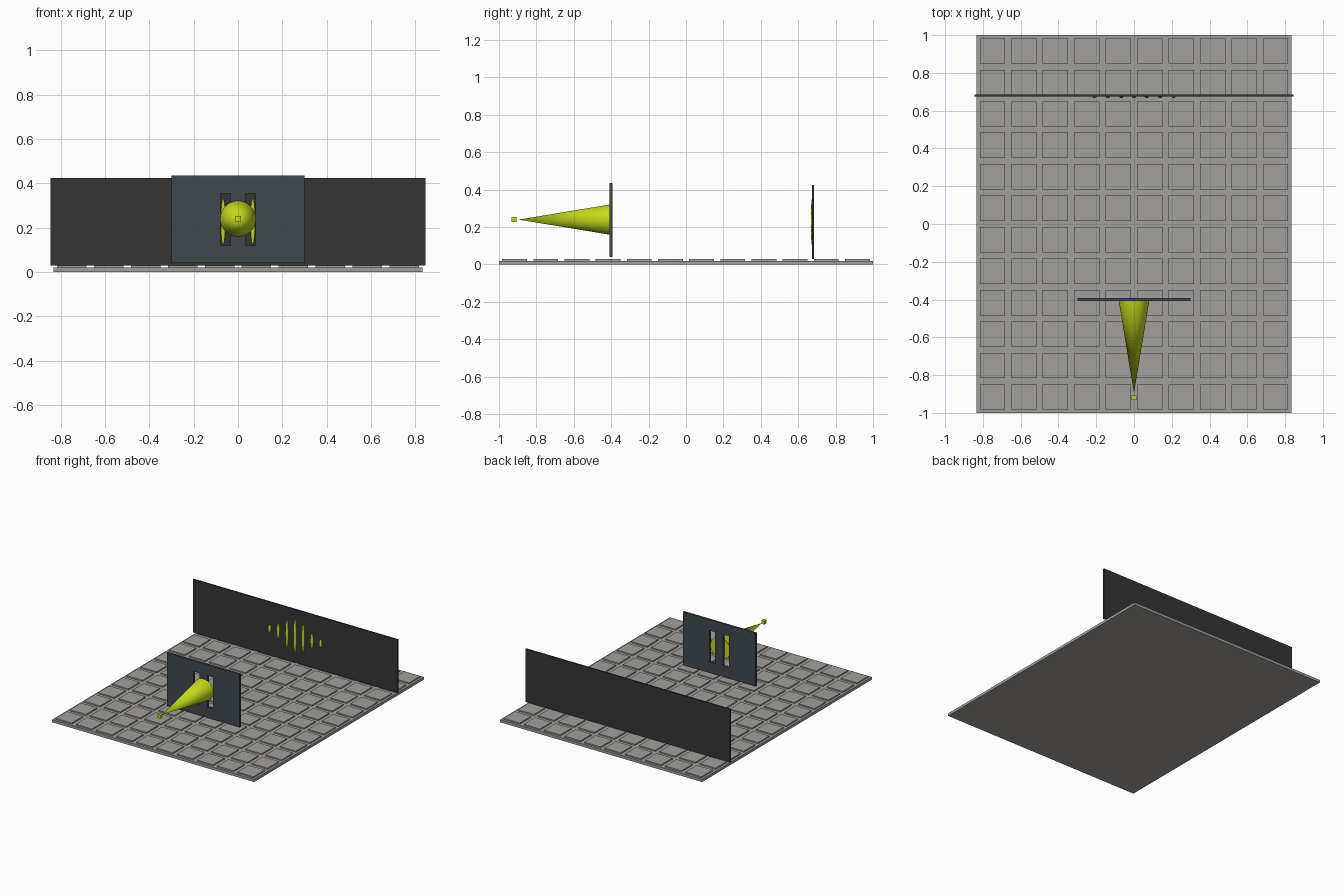
import bpy, bmesh, math
from mathutils import Matrix, Vector

if "Cube" in bpy.data.objects:
    bpy.data.objects.remove(bpy.data.objects["Cube"])


def material(name, rgb):
    m = bpy.data.materials.new(name)
    m.diffuse_color = (*rgb, 1)
    m.use_nodes = True
    m.node_tree.nodes["Principled BSDF"].inputs["Base Color"].default_value = m.diffuse_color
    return m


STONE = material("stone", (0.36, 0.35, 0.33))
SLATE = material("slate", (0.05, 0.065, 0.075))
DARK = material("dark_panel", (0.035, 0.035, 0.035))
LIGHT = material("yellow_green", (0.55, 0.70, 0.01))


def finish(bm, name, mat):
    me = bpy.data.meshes.new(name)
    bm.to_mesh(me)
    bm.free()
    me.materials.append(mat)
    ob = bpy.data.objects.new(name, me)
    bpy.context.collection.objects.link(ob)
    return ob


def add_box(bm, centre, size):
    bmesh.ops.create_cube(bm, size=1, matrix=Matrix.Translation(centre) @ Matrix.Diagonal((*size, 1)))


def box(name, centre, size, mat):
    bm = bmesh.new()
    add_box(bm, centre, size)
    return finish(bm, name, mat)


def smooth(ob):
    for p in ob.data.polygons:
        p.use_smooth = len(p.vertices) <= 4


# floor slab with a 10 x 12 grid of raised tiles
box("floor_slab", (0, 0, 0.01), (1.667, 2, 0.02), STONE)
pitch = 1 / 6
bm = bmesh.new()
for i in range(10):
    for j in range(12):
        add_box(bm, ((i - 4.5) * pitch, (j - 5.5) * pitch, 0.0235), (0.133, 0.133, 0.011))
finish(bm, "floor_tiles", STONE)

# rear screen
box("rear_screen", (0, 0.68, 0.227), (1.69, 0.011, 0.396), DARK)

# barrier: sheet of panels leaving two slits open, then thickened
xs = (-0.3, -0.08, -0.033, 0.033, 0.08, 0.3)
zs = (0.04, 0.12, 0.355, 0.435)
bm = bmesh.new()
grid = [[bm.verts.new((x, -0.4, z)) for z in zs] for x in xs]
for i in range(5):
    for k in range(3):
        if not (i in (1, 3) and k == 1):
            bm.faces.new((grid[i][k], grid[i + 1][k], grid[i + 1][k + 1], grid[i][k + 1]))
barrier = finish(bm, "slit_barrier", SLATE)
mod = barrier.modifiers.new("thickness", 'SOLIDIFY')
mod.thickness = 0.016
mod.offset = 0

# light source and its cone, pointing back to the source
box("light_source", (0, -0.92, 0.24), (0.026, 0.026, 0.026), LIGHT)
bm = bmesh.new()
bmesh.ops.create_cone(bm, cap_ends=True, segments=32, radius1=0.081, radius2=0, depth=0.49,
                      matrix=Matrix.Translation((0, -0.65, 0.24)) @ Matrix.Rotation(math.pi / 2, 4, 'X'))
smooth(finish(bm, "light_cone", LIGHT))

# fringes on the screen, shrinking away from the middle
for n, (x, height) in enumerate(((0, 0.255), (0.067, 0.205), (0.139, 0.115), (0.21, 0.06))):
    for side in ((1, -1) if x else (1,)):
        bm = bmesh.new()
        bmesh.ops.create_uvsphere(bm, u_segments=16, v_segments=12, radius=1,
                                  matrix=Matrix.Translation((side * x, 0.675, 0.227))
                                  @ Matrix.Diagonal((0.011, 0.008, height / 2, 1)))
        smooth(finish(bm, f"fringe_{n}_{'right' if side > 0 else 'left'}", LIGHT))
